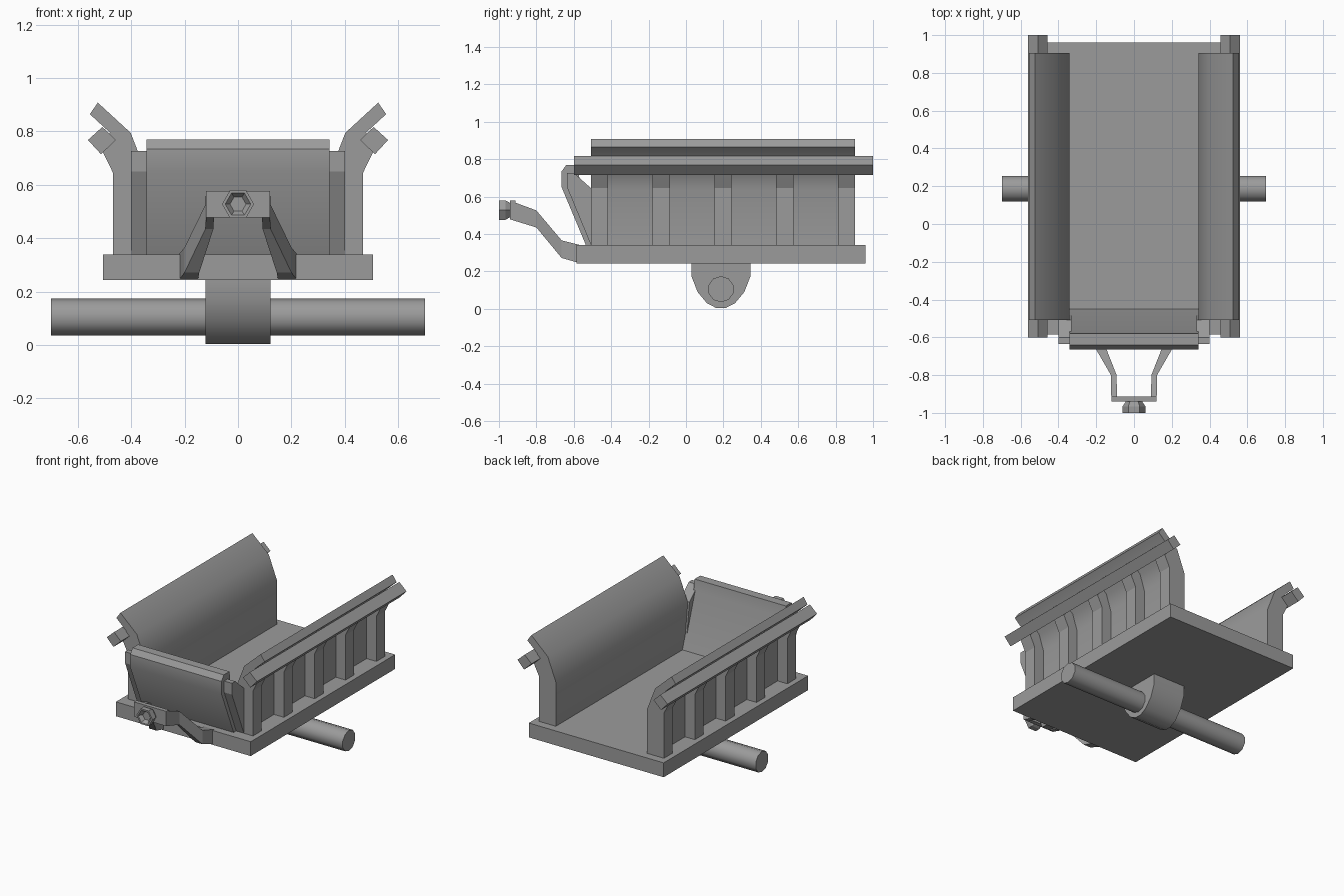
import bpy, bmesh, math
from mathutils import Vector

cube = bpy.data.objects.get("Cube")
if cube:
    bpy.data.objects.remove(cube, do_unlink=True)

grey = bpy.data.materials.new("steel_grey")
grey.use_nodes = True
grey.diffuse_color = (0.33, 0.33, 0.33, 1)
grey.node_tree.nodes["Principled BSDF"].inputs["Base Color"].default_value = (0.33, 0.33, 0.33, 1)


def loft(name, rings, smooth=0, closed=False):
    """Skin matching rings of points; cap the ends unless closed."""
    bm = bmesh.new()
    rows = [[bm.verts.new(p) for p in ring] for ring in rings]
    n = len(rows[0])
    pairs = list(zip(rows, rows[1:])) + ([(rows[-1], rows[0])] if closed else [])
    for a, b in pairs:
        for i in range(n):
            j = (i + 1) % n
            bm.faces.new((a[i], a[j], b[j], b[i]))
    if not closed:
        bm.faces.new(rows[0])
        bm.faces.new(rows[-1])
    bmesh.ops.recalc_face_normals(bm, faces=bm.faces)
    mesh = bpy.data.meshes.new(name)
    bm.to_mesh(mesh)
    bm.free()
    mesh.materials.append(grey)
    obj = bpy.data.objects.new(name, mesh)
    bpy.context.collection.objects.link(obj)
    if smooth:
        bpy.ops.object.select_all(action='DESELECT')
        obj.select_set(True)
        bpy.context.view_layer.objects.active = obj
        bpy.ops.object.shade_smooth_by_angle(angle=math.radians(smooth))
    return obj


def along_y(name, profile, y0, y1, side=1, smooth=0):
    return loft(name, [[(side * x, y, z) for x, z in profile] for y in (y0, y1)], smooth)


def along_x(name, profile, x0, x1, smooth=0):
    return loft(name, [[(x, y, z) for y, z in profile] for x in (x0, x1)], smooth)


# Flat bed
along_y("bed", [(-.505, .243), (.505, .243), (.505, .34), (-.505, .34)], -.585, .96)

# Side walls: flared sheet, posts and a square rail
sheet = [(.342, .34), (.342, .64), (.402, .795), (.525, .908),
         (.555, .865), (.432, .752), (.395, .64), (.395, .34)]
post = [(.35, .34), (.35, .64), (.41, .78), (.48, .795), (.51, .73), (.468, .645), (.468, .34)]
rail = [(.457, .768), (.508, .817), (.562, .768), (.513, .715)]
# Brackets beside the front panel
bracket = [(-.508, .34), (-.636, .65), (-.636, .727), (-.6, .727), (-.508, .645), (-.47, .34)]
for side, label in ((1, "left"), (-1, "right")):
    along_y(label + "_wall", sheet, -.508, .904, side, 30)
    along_y(label + "_rail", rail, -.6, 1, side)
    for i in range(5):
        y = -.508 + i * .33
        along_y(f"{label}_post_{i + 1}", post, y, y + .092, side)
    along_x(label + "_bracket", bracket, side * .33, side * .4)

# Sloping front panel
along_x("front_panel", [(-.535, .34), (-.665, .65), (-.665, .735), (-.64, .77),
                        (-.58, .77), (-.57, .7), (-.45, .34)], -.342, .342, 30)

# Tow hitch: two bent arms joined by a plate
stations = [(-.57, .22, .15, .342, .245), (-.665, .2, .145, .366, .272),
            (-.8, .122, .092, .526, .435), (-.94, .12, .09, .578, .478)]
for side, label in ((1, "left"), (-1, "right")):
    loft(label + "_hitch_arm", [[(side * a, y, t), (side * b, y, t), (side * b, y, u), (side * a, y, u)]
                                for y, a, b, t, u in stations])
along_y("hitch_plate", [(-.12, .478), (.12, .478), (.12, .578), (-.12, .578)], -.94, -.912)


# Six-sided coupling with a recessed socket
def ring_y(r, y, n=6):
    return [(r * math.cos(math.tau * i / n), y, .528 + r * math.sin(math.tau * i / n)) for i in range(n)]


loft("coupling", [ring_y(r, y) for r, y in
                  ((.04, -.935), (.06, -.965), (.06, -1), (.048, -1), (.03, -.975))])

# Axle bearing block and axle
half = [(.157, .25), (.157, .172), (.125, .09), (.075, .03), (.025, .004)]
block = half + [(-y, z) for y, z in reversed(half)]
along_x("axle_block", [(y + .187, z) for y, z in block], -.122, .122, 40)
circle = [(.187 + .07 * math.sin(math.tau * i / 10), .105 + .07 * math.cos(math.tau * i / 10))
          for i in range(10)]
along_x("axle", circle, -.7, .7, 40)
